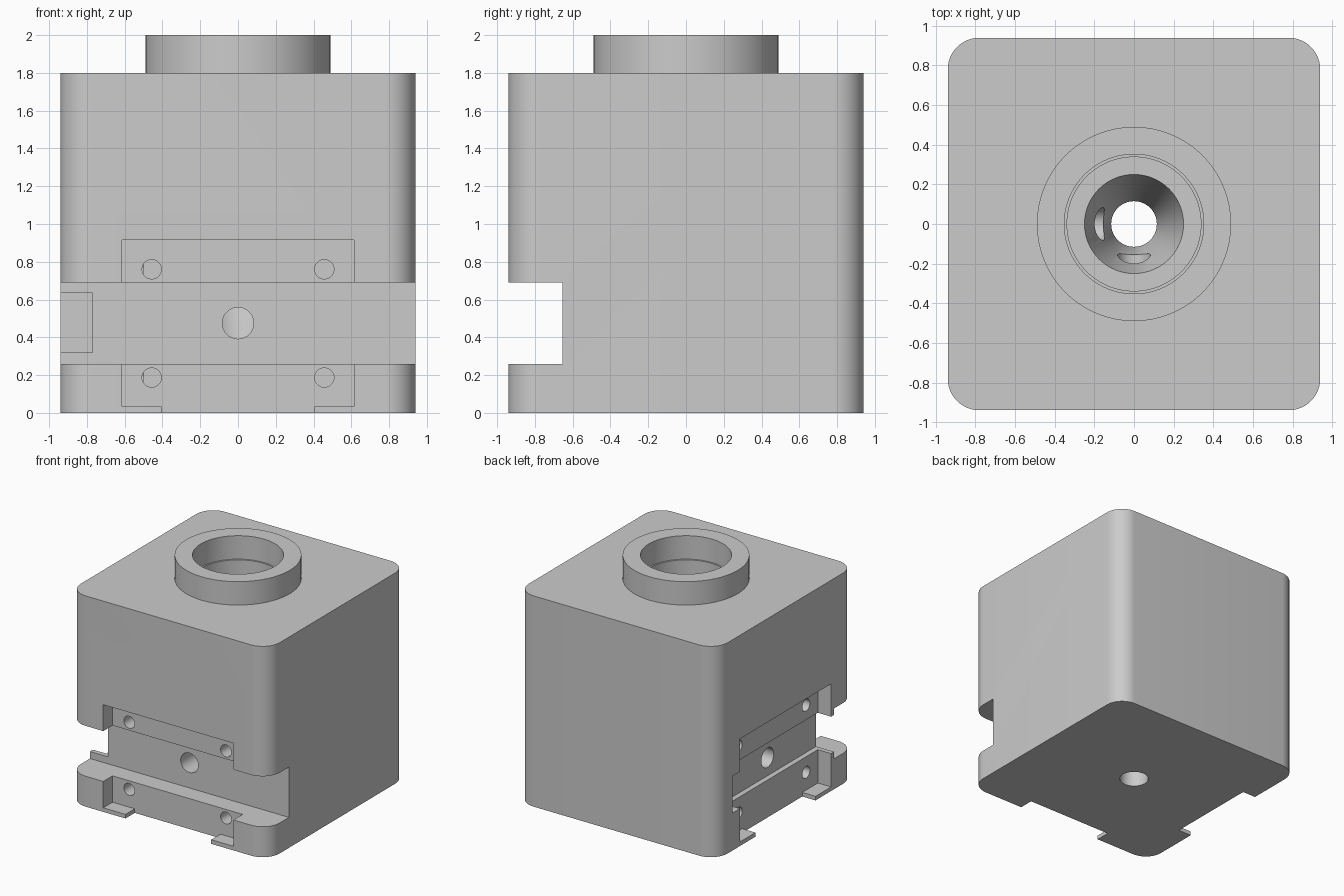
import bpy, bmesh, math
from mathutils import Matrix

cube = bpy.data.objects.get("Cube")
if cube:
    bpy.data.objects.remove(cube, do_unlink=True)

gray = bpy.data.materials.new("machined_gray")
gray.use_nodes = True
color = (0.6, 0.6, 0.6, 1)
gray.diffuse_color = color
gray.node_tree.nodes["Principled BSDF"].inputs["Base Color"].default_value = color


def add_object(name, bm):
    bmesh.ops.recalc_face_normals(bm, faces=bm.faces)
    mesh = bpy.data.meshes.new(name)
    bm.to_mesh(mesh)
    bm.free()
    mesh.materials.append(gray)
    obj = bpy.data.objects.new(name, mesh)
    bpy.context.collection.objects.link(obj)
    return obj


def box(name, x, y, z, turn=0, radius=0):
    """Box between (min, max) pairs, with optionally rounded upright edges."""
    bm = bmesh.new()
    bmesh.ops.create_cube(bm, size=1)
    for v in bm.verts:
        v.co = [lo + (c + 0.5) * (hi - lo) for c, (lo, hi) in zip(v.co, (x, y, z))]
    if radius:
        upright = [e for e in bm.edges if abs(e.verts[0].co.z - e.verts[1].co.z) > 0.1]
        bmesh.ops.bevel(bm, geom=upright, offset=radius, segments=12,
                        profile=0.5, affect='EDGES')
    bm.transform(Matrix.Rotation(turn, 4, 'Z'))
    return add_object(name, bm)


def lathe(name, profile, sides=96):
    """Solid of revolution about z from (radius, height) points."""
    bm = bmesh.new()
    verts = [bm.verts.new((r, 0, z)) for r, z in profile]
    edges = [bm.edges.new(pair) for pair in zip(verts, verts[1:])]
    bmesh.ops.spin(bm, geom=verts + edges, cent=(0, 0, 0), axis=(0, 0, 1),
                   angle=2 * math.pi, steps=sides)
    bmesh.ops.remove_doubles(bm, verts=bm.verts, dist=0.0001)
    return add_object(name, bm)


def front_hole(name, x, z, radius, y_start, y_end, turn):
    """Cylinder along y, turned about z to the wanted side."""
    bm = bmesh.new()
    bmesh.ops.create_cone(bm, cap_ends=True, segments=40, radius1=radius,
                          radius2=radius, depth=y_end - y_start)
    bm.transform(Matrix.Rotation(turn, 4, 'Z')
                 @ Matrix.Translation((x, (y_start + y_end) / 2, z))
                 @ Matrix.Rotation(math.pi / 2, 4, 'X'))
    return add_object(name, bm)


def combine(target, tool, operation):
    tool.hide_render = True
    mod = target.modifiers.new("cut", 'BOOLEAN')
    mod.operation = operation
    mod.solver = 'EXACT'
    mod.object = tool
    bpy.context.view_layer.objects.active = target
    bpy.ops.object.modifier_apply(modifier=mod.name)
    bpy.data.objects.remove(tool, do_unlink=True)


# Rounded block with its round neck
block = box("mounting_block", (-0.94, 0.94), (-0.94, 0.94), (0, 1.8), radius=0.16)
neck = lathe("neck", [(0, 1.7), (0.49, 1.7), (0.49, 2), (0, 2)])
combine(block, neck, 'UNION')

# Stepped bore with a funnel and an outlet through the base
bore = lathe("bore", [(0, -0.1), (0.115, -0.1), (0.115, 0.24), (0.25, 0.75), (0.338, 0.75),
                      (0.338, 1.8), (0.352, 1.8), (0.352, 2.1), (0, 2.1)])
combine(block, bore, 'DIFFERENCE')

# Long grooves: full width at the front, closed at the back on the right side
combine(block, box("front_groove", (-1.1, 1.1), (-1.1, -0.655), (0.26, 0.69)), 'DIFFERENCE')
combine(block, box("side_groove", (-1.1, -0.77), (-0.8, 0.715), (0.32, 0.635)), 'DIFFERENCE')

# Shallow pocket, bottom opening, bolt holes and feed hole on both sides
for turn in (0, -math.pi / 2):
    cutters = [
        box("pocket", (-0.615, 0.615), (-1.1, -0.815), (0.035, 0.915), turn),
        box("pocket_opening", (-0.405, 0.405), (-1.1, -0.815), (-0.1, 0.1), turn),
        front_hole("feed_hole", 0, 0.475, 0.083, -1.1, -0.1, turn),
    ]
    for x in (-0.457, 0.457):
        for z in (0.187, 0.76):
            cutters.append(front_hole("bolt_hole", x, z, 0.051, -1.1, -0.5, turn))
    for cutter in cutters:
        combine(block, cutter, 'DIFFERENCE')

# Smooth round walls, crisp machined edges
bpy.ops.object.select_all(action='DESELECT')
block.select_set(True)
bpy.context.view_layer.objects.active = block
bpy.ops.object.shade_smooth_by_angle(angle=math.radians(30))
